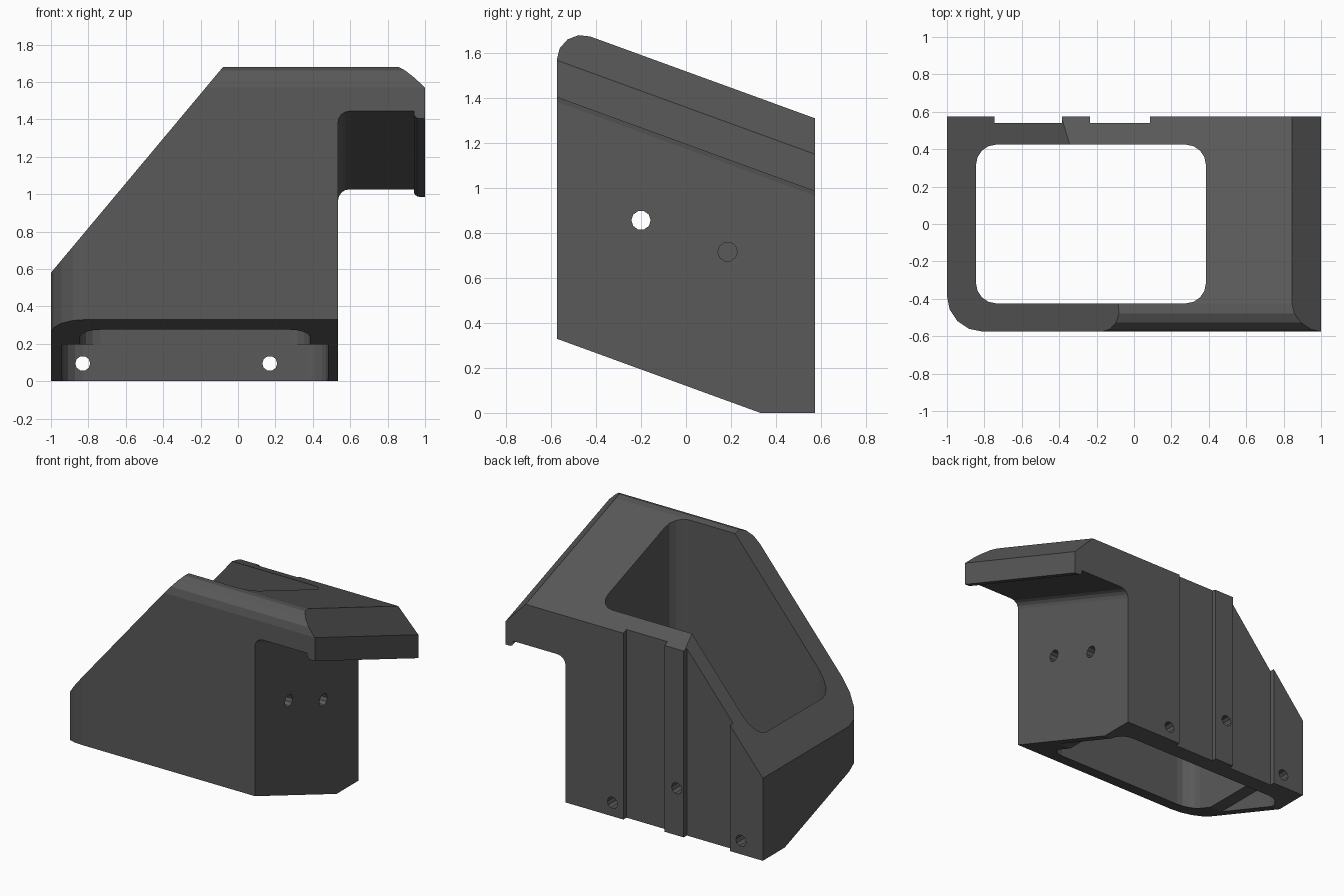
import bpy, bmesh, math
from mathutils import Vector

if "Cube" in bpy.data.objects:
    bpy.data.objects.remove(bpy.data.objects["Cube"])

SLOPE = math.tan(math.radians(20))


def outline(points, steps=4):
    """Closed 2D outline; a point with a third value gets its corner rounded."""
    out = []
    n = len(points)
    for i, p in enumerate(points):
        c = Vector(p[:2])
        if len(p) == 2:
            out.append(c)
            continue
        u = (Vector(points[i - 1][:2]) - c).normalized()
        v = (Vector(points[(i + 1) % n][:2]) - c).normalized()
        half = u.angle(v) / 2
        centre = c + (u + v).normalized() * (p[2] / math.sin(half))
        start = c + u * (p[2] / math.tan(half)) - centre
        end = c + v * (p[2] / math.tan(half)) - centre
        sweep = math.pi - 2 * half
        for k in range(steps + 1):
            t = k / steps
            out.append(centre + (start * math.sin((1 - t) * sweep)
                                 + end * math.sin(t * sweep)) / math.sin(sweep))
    return out


def prism(name, pts, axis, lo, hi, shear=0.0):
    """Extrude an outline along an axis; shear drops z as y grows."""
    bm = bmesh.new()
    rings = []
    for t in (lo, hi):
        ring = []
        for a, b in pts:
            x, y, z = {'x': (t, a, b), 'y': (a, t, b), 'z': (a, b, t)}[axis]
            ring.append(bm.verts.new((x, y, z - shear * y)))
        rings.append(ring)
        bm.faces.new(ring)
    n = len(pts)
    for i in range(n):
        j = (i + 1) % n
        bm.faces.new((rings[0][i], rings[0][j], rings[1][j], rings[1][i]))
    bmesh.ops.recalc_face_normals(bm, faces=bm.faces)
    mesh = bpy.data.meshes.new(name)
    bm.to_mesh(mesh)
    bm.free()
    ob = bpy.data.objects.new(name, mesh)
    bpy.context.collection.objects.link(ob)
    return ob


def combine(target, tool, operation):
    """Apply a boolean and discard the tool."""
    tool.hide_render = True
    mod = target.modifiers.new(operation, 'BOOLEAN')
    mod.operation, mod.object, mod.solver = operation, tool, 'EXACT'
    bpy.context.view_layer.update()
    dg = bpy.context.evaluated_depsgraph_get()
    mesh = bpy.data.meshes.new_from_object(target.evaluated_get(dg))
    target.modifiers.clear()
    target.data = mesh
    bpy.data.objects.remove(tool)


def circle(a, b, r, n=10):
    return [(a + r * math.cos(2 * math.pi * i / n),
             b + r * math.sin(2 * math.pi * i / n)) for i in range(n)]


# Sheared front profile: upright block, overhanging arm, lip and chamfered nose
body = prism("bracket_body", outline([
    (-1.3, -0.6), (0.535, -0.6), (0.535, 1.235, 0.06), (0.94, 1.235),
    (0.94, 1.195, 0.03), (1.0, 1.195), (1.0, 1.36), (0.54, 1.832), (-1.3, 1.832)]),
    'y', -0.8, 0.8, SLOPE)

# Side profile: flat foot, sloped underside, sloped top with rounded front edge
combine(body, prism("side_cutter", outline([
    (0.7, 0), (0.331, 0), (-0.575, 0.33), (-0.575, 1.729, 0.111),
    (0.7, 1.729 - 1.275 * SLOPE)]), 'x', -1.4, 1.4), 'INTERSECT')

# Plan: rounded front-left corner and two shallow grooves in the back
combine(body, prism("plan_cutter", outline([
    (-1, 0.575), (-1, -0.575, 0.19), (1.2, -0.575), (1.2, 0.575),
    (0.085, 0.575), (0.085, 0.54), (-0.235, 0.54), (-0.235, 0.575),
    (-0.385, 0.575), (-0.385, 0.54), (-0.745, 0.54), (-0.745, 0.575)]),
    'z', -0.5, 2.5), 'INTERSECT')

# Steep cut across the upper left
combine(body, prism("slant_cutter", [
    (-1.3, 0.58 - 0.3 * 1.196), (0.2, 0.58 + 1.2 * 1.196), (-1.3, 2.4)],
    'y', -1, 1), 'DIFFERENCE')

# Vertical cavity and the wider pocket at its foot
for name, x0, x1, z1 in (("cavity", -0.845, 0.385, 2.5), ("foot_pocket", -0.94, 0.48, 0.196)):
    combine(body, prism(name, outline([
        (x0, -0.425, 0.11), (x1, -0.425, 0.11), (x1, 0.425, 0.11), (x0, 0.425, 0.11)]),
        'z', -0.5, z1), 'DIFFERENCE')

# Screw holes: three through the back wall, two through the right wall
for x, z in ((-0.83, 0.095), (-0.33, 0.33), (0.17, 0.095)):
    combine(body, prism("back_hole", circle(x, z, 0.04), 'y', 0.3, 0.8), 'DIFFERENCE')
for y, z in ((-0.2, 0.857), (0.185, 0.717)):
    combine(body, prism("side_hole", circle(y, z, 0.043), 'x', 0.3, 0.8), 'DIFFERENCE')

# Dark grey finish
dark = bpy.data.materials.new("dark_grey")
dark.diffuse_color = (0.1, 0.1, 0.1, 1)
dark.use_nodes = True
dark.node_tree.nodes["Principled BSDF"].inputs["Base Color"].default_value = dark.diffuse_color
body.data.materials.clear()
body.data.materials.append(dark)
for poly in body.data.polygons:
    poly.material_index = 0
